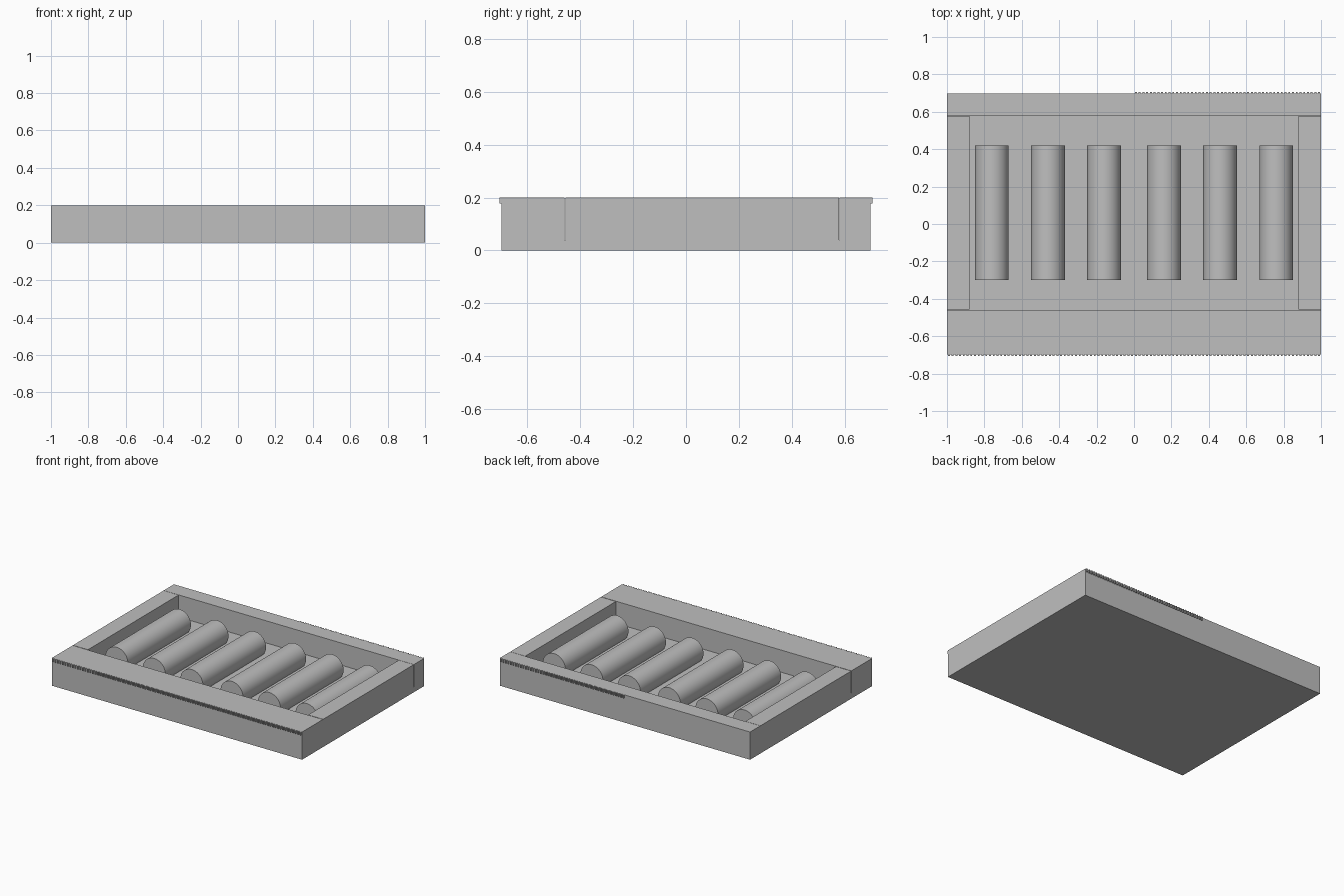
import bpy
import bmesh
from math import pi
from mathutils import Matrix, Vector

default = bpy.data.objects.get("Cube")
if default:
    bpy.data.objects.remove(default, do_unlink=True)

# Single plain grey
grey = bpy.data.materials.new("plain_grey")
grey.use_nodes = True
colour = (0.52, 0.52, 0.52, 1)
grey.diffuse_color = colour
grey.node_tree.nodes["Principled BSDF"].inputs["Base Color"].default_value = colour


def add_box(bm, low, high):
    low, high = Vector(low), Vector(high)
    matrix = Matrix.Translation((low + high) / 2) @ Matrix.Diagonal((*(high - low), 1))
    bmesh.ops.create_cube(bm, size=1, matrix=matrix)


def finish(name, bm):
    mesh = bpy.data.meshes.new(name)
    bm.to_mesh(mesh)
    bm.free()
    mesh.materials.append(grey)
    obj = bpy.data.objects.new(name, mesh)
    bpy.context.collection.objects.link(obj)
    return obj


def box(name, low, high):
    bm = bmesh.new()
    add_box(bm, low, high)
    return finish(name, bm)


HALF_DEPTH = 0.697
FLOOR, TOP = 0.04, 0.2

# Base plate and the raised frame
box("base_plate", (-1, -HALF_DEPTH, 0), (1, HALF_DEPTH, FLOOR))
box("front_rail", (-1, -HALF_DEPTH, FLOOR), (1, -0.46, TOP))
box("back_rail", (-1, 0.58, FLOOR), (1, HALF_DEPTH, TOP))
for side, name in ((-1, "right_rail"), (1, "left_rail")):
    xs = sorted((side * 0.88, side))
    box(name, (xs[0], -0.456, FLOOR), (xs[1], 0.578, TOP))

# Six rollers lying front to back
for i, x in enumerate((-0.76, -0.46, -0.16, 0.16, 0.46, 0.76)):
    bm = bmesh.new()
    matrix = Matrix.Translation((x, 0.06, 0.1)) @ Matrix.Rotation(pi / 2, 4, "X")
    bmesh.ops.create_cone(bm, cap_ends=True, segments=48, radius1=0.09,
                          radius2=0.09, depth=0.72, matrix=matrix)
    roller = finish(f"roller_{i + 1}", bm)
    bpy.ops.object.select_all(action="DESELECT")
    roller.select_set(True)
    bpy.context.view_layer.objects.active = roller
    bpy.ops.object.shade_smooth_by_angle()


# Rows of small teeth along the outer top edges
def teeth(name, start, end, pitch, y_low, y_high):
    bm = bmesh.new()
    for i in range(round((end - start) / pitch)):
        x = start + pitch * (i + 0.25)
        add_box(bm, (x, y_low, 0.177), (x + pitch / 2, y_high, TOP))
    finish(name, bm)


teeth("front_teeth", -1, 1, 0.02, -0.705, -HALF_DEPTH)
teeth("back_teeth", 0, 1, 0.02, HALF_DEPTH, 0.705)
